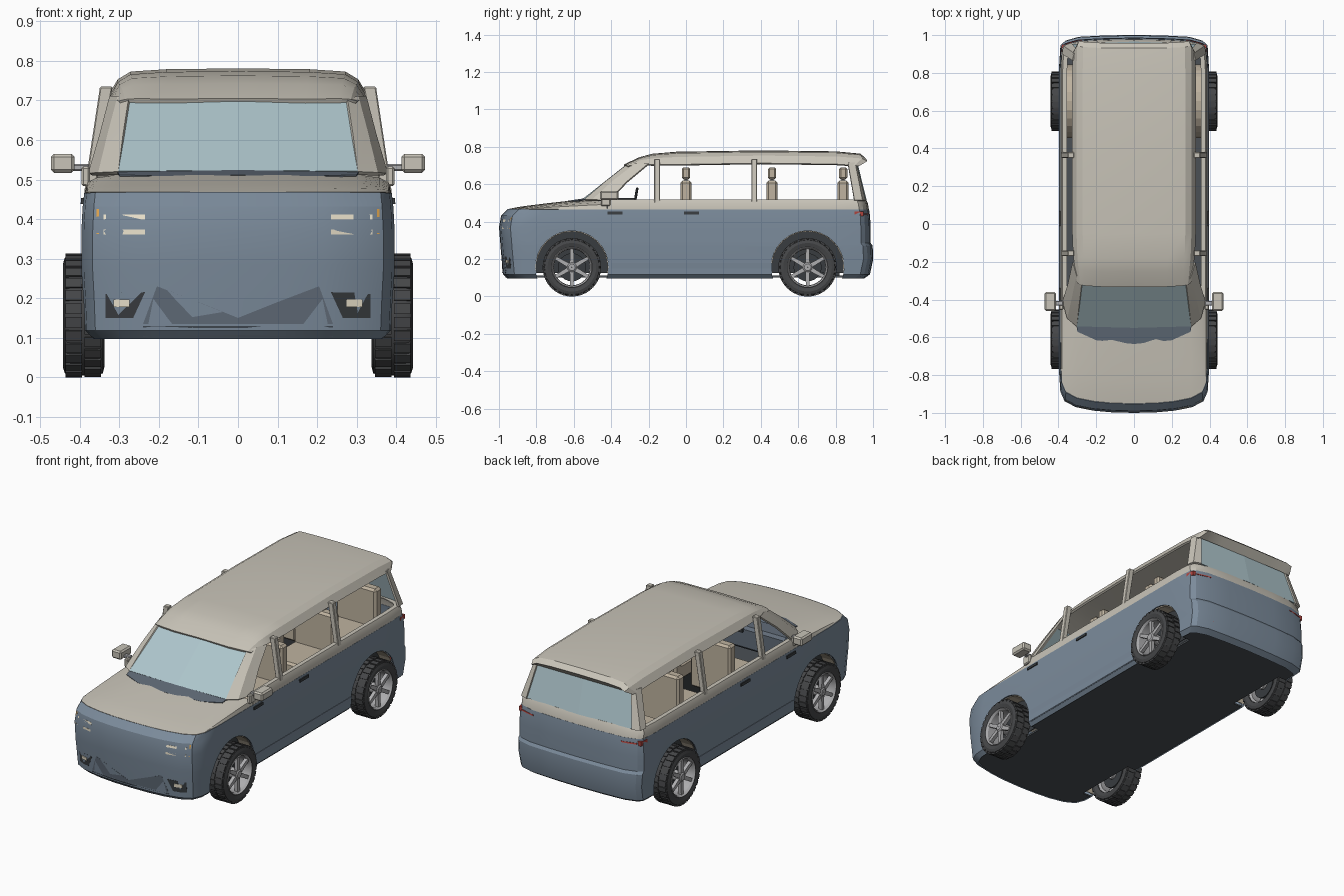
import bpy, bmesh, math
from mathutils import Vector

if "Cube" in bpy.data.objects:
    bpy.data.objects.remove(bpy.data.objects["Cube"])

COL = dict(blue=(.2, .26, .33), beige=(.58, .55, .48), dark=(.04, .045, .05), tyre=(.06, .062, .065),
           metal=(.42, .42, .43), glass=(.42, .56, .6), seat=(.52, .45, .35), lamp=(.85, .78, .62),
           amber=(.8, .4, .08), red=(.45, .06, .05), under=(.07, .08, .09), trim=(.12, .15, .19))
MATS = {}
def mat(c):
    if c not in MATS:
        MATS[c] = bpy.data.materials.new(c)
        MATS[c].diffuse_color = (*COL[c], 1)
    return MATS[c]

def mesh(name, verts, faces, c, mirror=True, bevel=0, thick=0, cutters=(), smooth=False):
    bm = bmesh.new()
    for s in ((1, -1) if mirror else (1,)):
        vs = [bm.verts.new((v[0] * s, v[1], v[2])) for v in verts]
        for f in faces:
            bm.faces.new([vs[i] for i in (f if s > 0 else f[::-1])])
    bmesh.ops.remove_doubles(bm, verts=bm.verts, dist=1e-4)
    bmesh.ops.recalc_face_normals(bm, faces=bm.faces)
    if bevel:
        bmesh.ops.bevel(bm, geom=bm.edges[:], offset=bevel, segments=1, affect='EDGES')
    me = bpy.data.meshes.new(name)
    bm.to_mesh(me)
    bm.free()
    me.materials.append(mat(c))
    ob = bpy.data.objects.new(name, me)
    bpy.context.collection.objects.link(ob)
    if thick:
        m = ob.modifiers.new('thick', 'SOLIDIFY')
        m.thickness, m.offset = thick, 0
    for cu in cutters:
        m = ob.modifiers.new('cut', 'BOOLEAN')
        m.object, m.operation, m.solver = cu, 'DIFFERENCE', 'EXACT'
    if ob.modifiers:
        dg = bpy.context.evaluated_depsgraph_get()
        ob.data = bpy.data.meshes.new_from_object(ob.evaluated_get(dg))
        ob.modifiers.clear()
    if smooth:
        ob.data.shade_smooth()
        ob.data.set_sharp_from_angle(angle=math.radians(25))
    return ob

def grid(name, rows, c, closed=False, **kw):
    n = len(rows[0])
    R = len(rows)
    fs = [(i * n + j, i * n + (j + 1) % n, (i + 1) % R * n + (j + 1) % n, (i + 1) % R * n + j)
          for i in range(R if closed == 'rows' else R - 1) for j in range(n if closed else n - 1)]
    return mesh(name, [v for r in rows for v in r], fs, c, **kw)

BOX = [(0, 1, 3, 2), (4, 6, 7, 5), (0, 4, 5, 1), (2, 3, 7, 6), (0, 2, 6, 4), (1, 5, 7, 3)]
def box(name, p, s, c, **kw):
    vs = [[p[k] + s[k] / 2 * d[k] for k in range(3)] for d in
          [(a, b, e) for a in (-1, 1) for b in (-1, 1) for e in (-1, 1)]]
    return mesh(name, vs, BOX, c, **kw)

def lathe(name, prof, y, z, c, seg=32, **kw):
    rows = [[(x, y + r * math.cos(a), z + r * math.sin(a)) for x, r in prof]
            for a in [2 * math.pi * k / seg for k in range(seg)]]
    return grid(name, rows, c, closed='rows', **kw)

# Body surface definition: levels (z, half width, front y, rear y) and corner curves (u, offset)
LEV = [(.10, .365, -.955, .95), (.12, .385, -.975, .98), (.20, .388, -.982, .997), (.27, .392, -.988, .994),
       (.285, .392, -.989, .983), (.37, .392, -.996, .983), (.43, .389, -.985, .98), (.465, .385, -.95, .975)]
F = [(0, 0), (.3, .003), (.55, .012), (.78, .03), (.93, .06), (.985, .11), (1, .2)]
B = [(0, 0), (.4, .003), (.75, .01), (.93, .03), (.985, .05), (1, .15)]
def interp(t, x, k=1):
    for a, b in zip(t, t[1:]):
        if x <= b[0]:
            break
    f = max(0, min(1, (x - a[0]) / (b[0] - a[0])))
    return a[k] + (b[k] - a[k]) * f
def loop(z, w, yf, yr):
    return ([(u * w, yf + o, z) for u, o in F] + [(w, y, z) for y in (-.42, -.1, .2, .5, .75)]
            + [(u * w, yr - o, z) for u, o in B[::-1]])
def on_front(p, d):
    return p[0], interp(LEV, p[1], 2) + interp(F, p[0] / interp(LEV, p[1])) - d, p[1]
def on_rear(p, d):
    return p[0], interp(LEV, p[1], 3) - interp(B, p[0] / interp(LEV, p[1])) + d, p[1]
def on_side(p, d):
    return interp(LEV, p[1]) + d, p[0], p[1]
def panel(name, pts, proj, c, d=.005):
    n = len(pts)
    mesh(name, [proj(p, -.012) for p in pts] + [proj(p, d) for p in pts],
         [tuple(range(n))[::-1], tuple(range(n, 2 * n))] + [(i, (i + 1) % n, (i + 1) % n + n, i + n) for i in range(n)], c)
def bar(name, x0, x1, z0, z1, proj, c, d=.005):
    xs = [x0, (x0 + x1) / 2, x1]
    panel(name, [(x, z0) for x in xs] + [(x, z1) for x in xs[::-1]], proj, c, d)

# Wheel arch cutters
WY, WZ = (-.61, .65), .156
cutters = []
for y in WY:
    ring = [(y + .195 * math.cos(k * math.pi / 16), WZ + .195 * math.sin(k * math.pi / 16)) for k in range(32)]
    vs = [(x, a, b) for x in (.31, .5) for a, b in ring]
    fs = [tuple(range(32)), tuple(range(32, 64))[::-1]] + [(i, (i + 1) % 32, (i + 1) % 32 + 32, i + 32) for i in range(32)]
    ob = mesh('arch_cutter', vs, fs, 'dark')
    ob.hide_render = True
    cutters.append(ob)

# Lower body and underside
grid('lower_body', [loop(*l) for l in LEV], 'blue', thick=.008, cutters=cutters, smooth=True)
under = loop(.106, .37, -.955, .95)
mesh('underbody', under, [tuple(range(len(under)))], 'under', thick=.01, cutters=cutters)
for ob in cutters:
    bpy.data.objects.remove(ob)

# Wheel well liners
for y in WY:
    arc = [(y + .193 * math.cos(a), WZ + .193 * math.sin(a)) for a in [math.pi * (k / 14 * 1.1 - .05) for k in range(15)]]
    grid('wheel_well', [[(x, a, b) for a, b in arc] for x in (.31, .384)], 'seat', thick=.004)
    mesh('wheel_well_wall', [(.31, a, b) for a, b in arc], [tuple(range(15))], 'dark', thick=.004)

# Hood, with its side edges dropping to the blue body
cross = [(0, 1), (.3, .98), (.55, .94), (.78, .86), (.93, .7), (.985, .5), (1, 0)]
rows = []
for k in range(8):
    t = k / 7
    rows.append([(u * .385, (1 - t) * (-.95 + o) + t * (-.545 + .125 * u ** 3), .465 + .052 * t ** .8 * p)
                 for (u, p), (_, o) in zip(cross, F)])
grid('hood', rows, 'beige', thick=.006, smooth=True)
mesh('cowl_vent', [(0, -.635, .509), (.2, -.615, .507), (.3, -.57, .51), (.305, -.535, .518), (0, -.55, .522)],
     [(0, 1, 2, 3, 4)], 'trim', thick=.004)

# Belt line around sides and rear
belt = [loop(z, w, -.95, yr)[7:] for z, w, yr in
        ((.465, .385, .975), (.495, .384, .97), (.515, .376, .962), (.515, .355, .945))]
grid('belt_line', belt, 'beige', thick=.006, smooth=True)

# Roof: y, top z, edge half width, side drop
rows = []
for y, z, w, d in [(-.33, .70, .283, .006), (-.25, .738, .29, .035), (-.18, .757, .296, .055), (-.05, .768, .30, .065),
                   (.4, .775, .30, .065), (.8, .77, .30, .065), (.93, .758, .297, .06), (.953, .74, .29, .04)]:
    rows.append([(0, y, z), (w * .6, y, z - .002), (w * .9, y + .005, z - d * .12), (w, y + .01, z - d * .4),
                 (w + .015 + d * .12, y + .02 * (y < 0) - .03 * (y > .9), z - d)])
rows.append([(x * .98, .915, .705) for x, _, _ in rows[-1]])
grid('roof', rows, 'beige', thick=.012, smooth=True)

# Windscreen, rear window and pillars
mesh('windscreen', [(0, -.548, .521), (.303, -.54, .519), (.278, -.315, .695), (0, -.328, .695)], [(0, 1, 2, 3)], 'glass', thick=.006)
mesh('rear_window', [(0, .963, .515), (.335, .95, .515), (.295, .903, .708), (0, .915, .708)], [(0, 1, 2, 3)], 'glass', thick=.006)
grid('front_pillar', [[(.30, -.54, .516), (.35, -.50, .514), (.374, -.41, .513)],
                      [(.288, -.43, .61), (.325, -.39, .615), (.345, -.315, .612)],
                      [(.274, -.315, .70), (.30, -.27, .708), (.32, -.2, .708)]], 'beige', thick=.012, smooth=True)
grid('rear_pillar', [[(.33, .955, .513), (.37, .94, .513), (.376, .90, .513)],
                     [(.292, .907, .71), (.312, .90, .715), (.322, .865, .715)]], 'beige', thick=.012)
for y in (-.155, .365):
    mesh('door_pillar', [(x + e, y + b, z) for x, z, w in ((.358, .49, .028), (.317, .735, .032))
                         for b in (-.015, .015) for e in (0, w)], BOX, 'beige', bevel=.003)

# Front lights and bumper
for z in (.367, .405):
    bar('headlight_strip', .235, .34, z - .006, z + .006, on_front, 'lamp')
bar('turn_signal', .352, .358, .362, .425, on_front, 'amber')
bar('headlight_frame_lower', .285, .352, .34, .3425, on_front, 'dark', .002)
bar('headlight_frame_edge', .209, .212, .345, .43, on_front, 'dark', .003)
panel('lower_grille', [(0, .15), (.1, .19), (.205, .23), (.24, .135), (.12, .135), (0, .135)], on_front, 'trim', .005)
bar('bumper_lip', 0, .24, .102, .13, on_front, 'trim', .007)
panel('fog_recess', [(.235, .215), (.29, .214), (.335, .21), (.335, .15), (.30, .15), (.265, .15)], on_front, 'dark')
bar('fog_lamp', .275, .315, .178, .196, on_front, 'lamp', .009)
panel('bumper_crease', [(.205, .232), (.3, .243), (.36, .25), (.36, .254), (.3, .247), (.205, .236)], on_front, 'trim', .003)

# Rear lights and tailgate details
bar('tail_light', .27, .36, .428, .452, on_rear, 'dark', .004)
bar('tail_light_strip', .275, .36, .437, .444, on_rear, 'red', .007)
panel('tail_light_side', [(.90, .43), (.95, .43), (.95, .455), (.90, .455)], lambda p, d: (.376 + d - .6 * (p[0] - .9) * .2, *p), 'red', .012)
bar('plate_recess', 0, .09, .29, .35, on_rear, 'trim', .002)
bar('tailgate_seam', 0, .33, .277, .281, on_rear, 'trim', .003)
bar('rear_reflector', .27, .34, .165, .175, on_rear, 'red', .004)

# Door seams, slide rail, sill and handles
for y, z0, z1 in ((-.175, .27, .46), (.40, .27, .46)):
    bar('door_seam', y - .002, y + .002, z0, z1, on_side, 'dark', .002)
bar('slide_rail', .06, .46, .271, .281, on_side, 'dark', .003)
bar('sill', -.40, .46, .115, .18, on_side, 'blue', .006)
for y in (-.38, .03):
    bar('door_handle', y - .04, y + .04, .438, .453, on_side, 'dark', .01)

# Door mirrors
box('mirror_head', (.443, -.41, .541), (.06, .1, .048), 'beige', bevel=.008)
box('mirror_arm', (.40, -.42, .53), (.05, .025, .018), 'metal', bevel=.004)
box('mirror_base', (.385, -.43, .508), (.022, .05, .05), 'beige', bevel=.005)

# Wheels
for y in WY:
    lathe('tyre', [(.345, .108), (.338, .13), (.342, .146), (.355, .152), (.425, .152), (.438, .146), (.443, .13),
                   (.437, .106), (.36, .104)], y, WZ, 'tyre', smooth=True)
    lathe('rim', [(.437, .109), (.442, .106), (.43, .098), (.36, .096), (.35, .107)], y, WZ, 'metal', smooth=True)
    lathe('hub', [(.35, .001), (.35, .028), (.43, .028), (.437, .018), (.437, .001)], y, WZ, 'metal', seg=18)
    lathe('brake_disc', [(.365, .001), (.365, .075), (.375, .075), (.375, .001)], y, WZ, 'dark', seg=24)
    vs, fs, tv, tf = [], [], [], []
    def radial(vlist, flist, a, r0, r1, h0, h1, x0, x1):
        n = len(vlist)
        ca, sa = math.cos(a), math.sin(a)
        vlist += [(x, y + r * ca - s * h * sa, WZ + r * sa + s * h * ca)
                  for x in (x0, x1) for r, h in ((r0, h0), (r1, h1)) for s in (-1, 1)]
        flist += [tuple(i + n for i in f) for f in BOX]
    for k in range(6):
        radial(vs, fs, math.radians(60 * k + 30), .02, .1, .012, .009, .412, .432)
    for k in range(28):
        a = 2 * math.pi * k / 28
        radial(tv, tf, a, .145, .156, .0125, .0135, .346, .388)
        radial(tv, tf, a + math.pi / 28, .145, .156, .0125, .0135, .394, .436)
    mesh('wheel_spokes', vs, fs, 'metal')
    mesh('tread_blocks', tv, tf, 'tyre')
    box('axle', (.175, y, WZ), (.36, .03, .03), 'dark')

# Seats
for y in (.0, .46, .84):
    box('seat_back', (.17, y, .475), (.25, .06, .29), 'seat', bevel=.012)
    box('headrest', (.17, y, .658), (.13, .045, .065), 'seat', bevel=.01)
    box('headrest_post', (.17, y, .622), (.07, .015, .03), 'metal')
    box('seat_cushion', (.17, y - .13, .365), (.25, .26, .09), 'seat', bevel=.012)
    box('seat_base', (.17, y - .12, .215), (.2, .2, .21), 'dark')

# Dashboard and steering wheel
box('dashboard', (0, -.475, .44), (.68, .12, .13), 'trim', mirror=False, bevel=.015)
box('centre_screen', (0, -.41, .51), (.14, .015, .07), 'dark', mirror=False)
bpy.ops.mesh.primitive_torus_add(location=(.17, -.27, .525), rotation=(math.radians(80), 0, 0), major_radius=.052,
                                 minor_radius=.007, major_segments=24, minor_segments=8)
wheel = bpy.context.object
wheel.name = 'steering_wheel'
wheel.data.materials.append(mat('dark'))
box('steering_column', (.17, -.345, .515), (.025, .15, .025), 'dark', mirror=False)
box('steering_spoke', (.17, -.27, .523), (.1, .01, .018), 'dark', mirror=False)

for m in bpy.data.materials:
    if m.users and not m.is_grease_pencil:
        m.use_nodes = True
        m.node_tree.nodes["Principled BSDF"].inputs["Base Color"].default_value = m.diffuse_color
